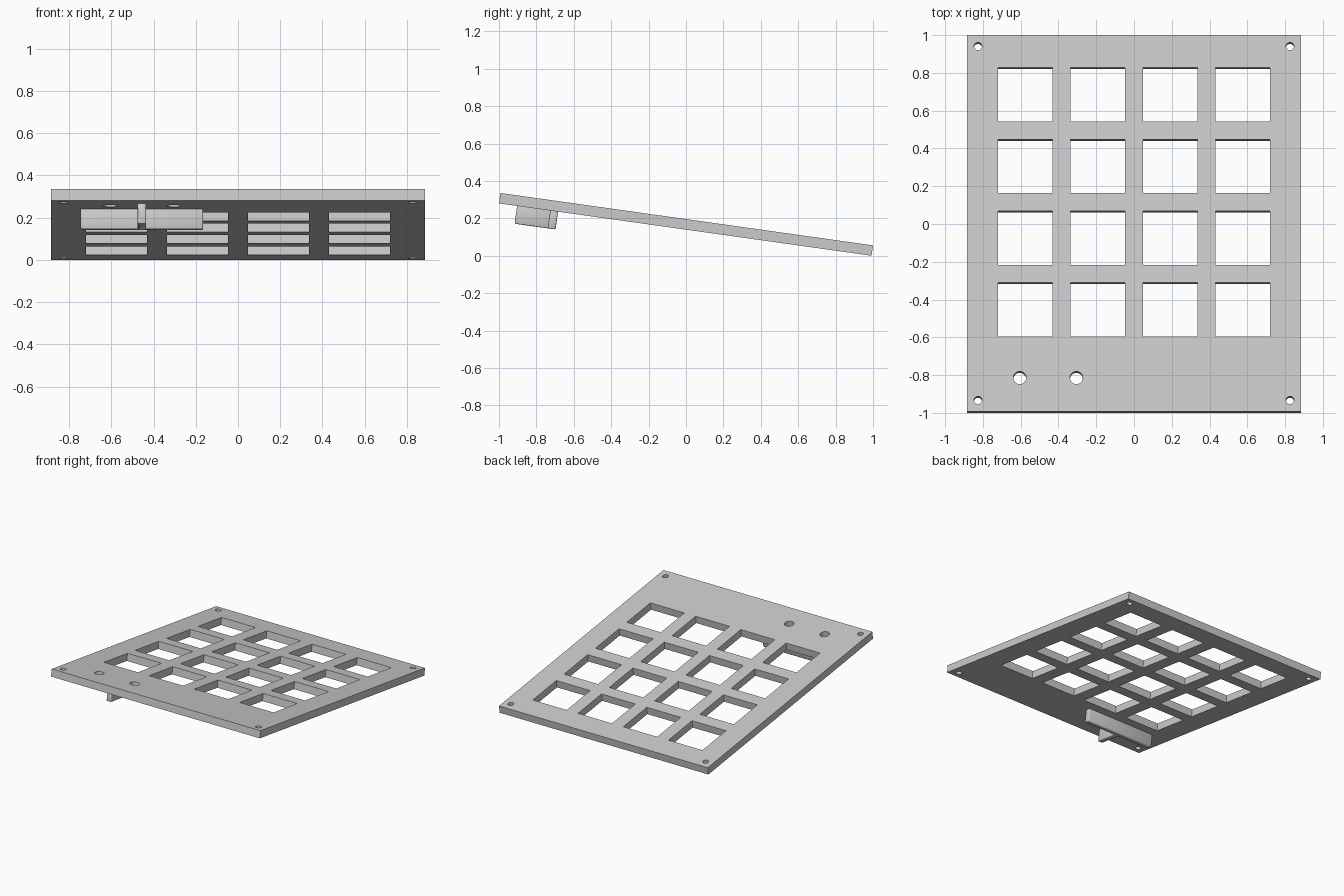
import bpy
import bmesh
from math import radians
from mathutils import Matrix, Vector

if "Cube" in bpy.data.objects:
    bpy.data.objects.remove(bpy.data.objects["Cube"], do_unlink=True)

WIDTH, LENGTH, THICK = 1.77, 2.012, 0.056
# Everything is laid out flat, then tilted so the front edge is raised
TILT = Matrix.Translation((0, 0, 0.168)) @ Matrix.Rotation(radians(-8), 4, 'X')

grey = bpy.data.materials.new("light_grey")
grey.use_nodes = True
colour = (0.6, 0.6, 0.6, 1)
grey.diffuse_color = colour
grey.node_tree.nodes["Principled BSDF"].inputs["Base Color"].default_value = colour


def add_box(bm, low, high):
    low, high = Vector(low), Vector(high)
    size = high - low
    matrix = Matrix.Translation((low + high) / 2) @ Matrix.Diagonal((*size, 1))
    bmesh.ops.create_cube(bm, size=1, matrix=matrix)


def add_cylinder(bm, x, y, radius):
    bmesh.ops.create_cone(bm, cap_ends=True, segments=32, radius1=radius,
                          radius2=radius, depth=0.3,
                          matrix=Matrix.Translation((x, y, 0)))


def finish(bm, name):
    mesh = bpy.data.meshes.new(name)
    bm.to_mesh(mesh)
    bm.free()
    mesh.materials.append(grey)
    obj = bpy.data.objects.new(name, mesh)
    bpy.context.collection.objects.link(obj)
    obj.matrix_world = TILT
    return obj


def select(obj):
    bpy.ops.object.select_all(action='DESELECT')
    obj.select_set(True)
    bpy.context.view_layer.objects.active = obj


# Flat panel
bm = bmesh.new()
half = Vector((WIDTH, LENGTH, THICK)) / 2
add_box(bm, -half, half)
panel = finish(bm, "panel")

# Cutter: grid of square openings, corner screw holes, two indicator holes
bm = bmesh.new()
PITCH, HALF_HOLE = 0.3835, 0.144
for col in range(4):
    for row in range(4):
        x = (col - 1.5) * PITCH
        y = -0.462 + row * PITCH
        add_box(bm, (x - HALF_HOLE, y - HALF_HOLE, -0.15),
                (x + HALF_HOLE, y + HALF_HOLE, 0.15))
for sx in (-1, 1):
    for sy in (-1, 1):
        add_cylinder(bm, sx * 0.826, sy * 0.946, 0.021)
for x in (-0.605, -0.305):
    add_cylinder(bm, x, -0.826, 0.034)
cutter = finish(bm, "hole_cutter")
cutter.hide_render = True
bpy.context.view_layer.update()

cut = panel.modifiers.new("holes", 'BOOLEAN')
cut.operation = 'DIFFERENCE'
cut.solver = 'EXACT'
cut.object = cutter
select(panel)
bpy.ops.object.modifier_apply(modifier=cut.name)
bpy.ops.object.shade_smooth_by_angle(angle=radians(30))
bpy.data.objects.remove(cutter, do_unlink=True)

# Bracket under the panel: a cross wall and a rib running forward from it
BASE, TOP = -0.124, -0.02
parts = {
    "bracket_wall": ((-0.745, -0.729, BASE), (-0.165, -0.687, TOP)),
    "bracket_rib": ((-0.475, -0.908, BASE), (-0.435, -0.71, TOP)),
}
for name, (low, high) in parts.items():
    bm = bmesh.new()
    add_box(bm, low, high)
    part = finish(bm, name)
    bevel = part.modifiers.new("soft_edges", 'BEVEL')
    bevel.width = 0.006
    bevel.segments = 2
    select(part)
    bpy.ops.object.modifier_apply(modifier=bevel.name)
    bpy.ops.object.shade_smooth_by_angle(angle=radians(50))
